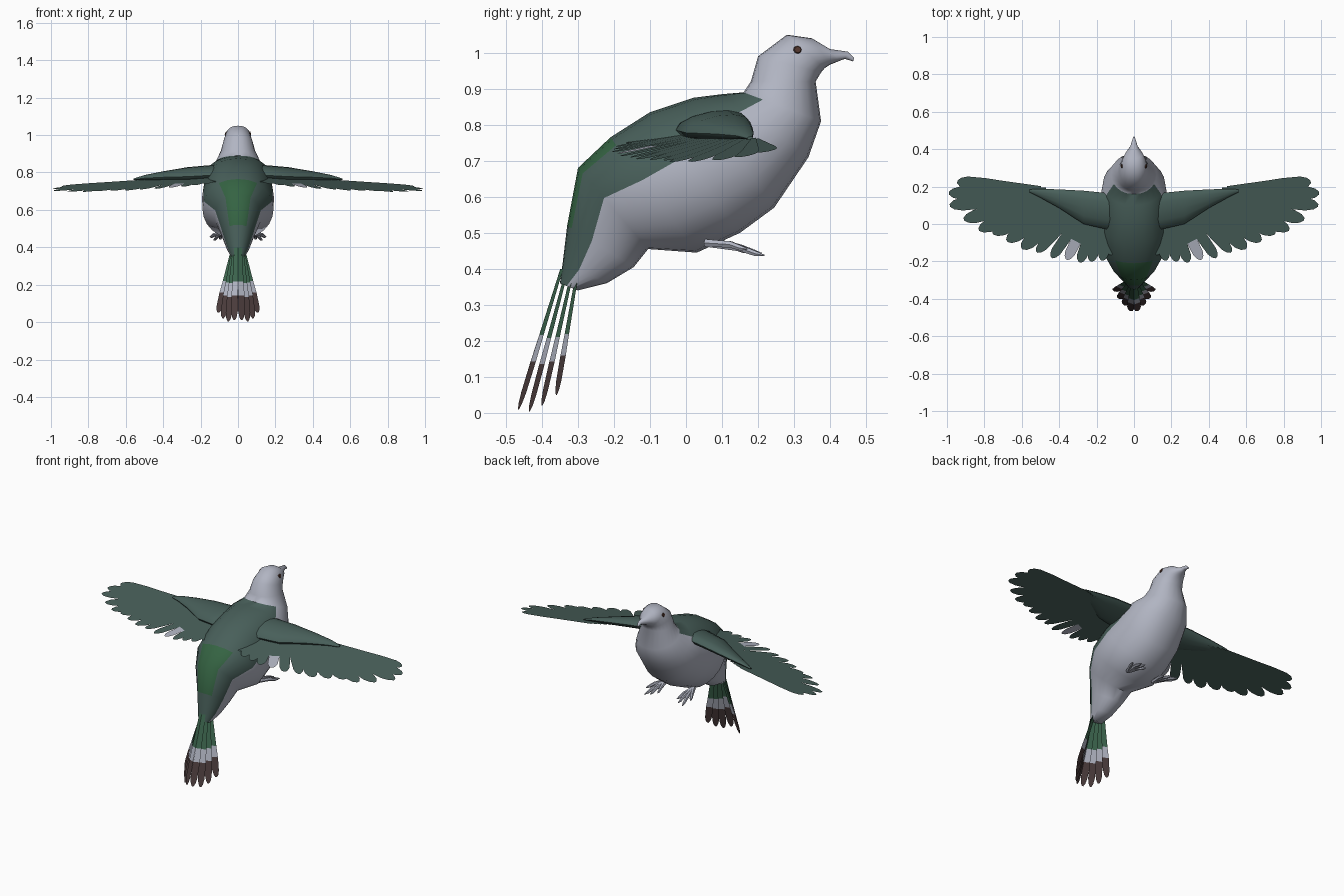
import bpy, bmesh, math
from mathutils import Vector

if "Cube" in bpy.data.objects:
    bpy.data.objects.remove(bpy.data.objects["Cube"])


def material(name, rgb):
    m = bpy.data.materials.new(name)
    m.diffuse_color = (*rgb, 1)
    m.use_nodes = True
    m.node_tree.nodes["Principled BSDF"].inputs["Base Color"].default_value = m.diffuse_color
    return m


GREY = material("dove_grey", (0.44, 0.46, 0.54))
GREEN = material("dark_green", (0.065, 0.115, 0.102))
RUMP = material("rump_green", (0.035, 0.125, 0.055))
TAIL = material("tail_green", (0.045, 0.13, 0.075))
BROWN = material("dark_brown", (0.07, 0.045, 0.045))
EYE = material("eye_brown", (0.08, 0.035, 0.025))


def finish(bm, name, mats, smooth=True, closed=True):
    if closed:
        bmesh.ops.recalc_face_normals(bm, faces=bm.faces[:])
    me = bpy.data.meshes.new(name)
    bm.to_mesh(me)
    bm.free()
    ob = bpy.data.objects.new(name, me)
    bpy.context.collection.objects.link(ob)
    for m in mats:
        me.materials.append(m)
    if smooth:
        bpy.ops.object.select_all(action='DESELECT')
        ob.select_set(True)
        bpy.context.view_layer.objects.active = ob
        bpy.ops.object.shade_smooth_by_angle(angle=math.radians(50))
    return ob


def loft(bm, rings, rule=None):
    """Skin a list of point rings, cap both ends; rule(ring, segment) -> material index."""
    vs = [[bm.verts.new(p) for p in r] for r in rings]
    n = len(vs[0])
    for i in range(len(vs) - 1):
        for j in range(n):
            k = (j + 1) % n
            f = bm.faces.new((vs[i][j], vs[i][k], vs[i + 1][k], vs[i + 1][j]))
            if rule:
                f.material_index = rule(i, j)
    bm.faces.new(vs[0])
    bm.faces.new(vs[-1])


def tube(bm, pts, radii, n=6):
    rings = []
    for i, p in enumerate(pts):
        d = (pts[min(i + 1, len(pts) - 1)] - pts[max(i - 1, 0)]).normalized()
        u = d.cross(Vector((0, 0, 1))).normalized()
        v = d.cross(u)
        rings.append([p + radii[i] * (u * math.cos(a) + v * math.sin(a))
                      for a in (2 * math.pi * j / n for j in range(n))])
    loft(bm, rings)


def feather(bm, base, tip, side, w0, w1, up, colours=(0, 0, 0)):
    """Flat blade with a rounded tip; colours for inner, middle and outer part."""
    rows = ((0, w0), (0.47, w0 + (w1 - w0) * 0.6), (0.66, w1), (0.88, w1 * 0.95), (0.96, w1 * 0.65), (1, w1 * 0.2))
    prev = None
    for i, (t, w) in enumerate(rows):
        p = base.lerp(tip, t)
        cur = [bm.verts.new(p - side * w / 2), bm.verts.new(p + side * w / 2)]
        if prev:
            f = bm.faces.new((prev[0], prev[1], cur[1], cur[0]))
            f.normal_update()
            if f.normal.dot(up) < 0:
                f.normal_flip()
            f.material_index = colours[min(i - 1, 2)]
        prev = cur


# Body, head and beak: (back y, z, belly y, z, half width) from rump to beak tip
SECTIONS = [
    (-.350, .360, -.300, .340, .035), (-.342, .420, -.220, .360, .058),
    (-.330, .520, -.145, .405, .085), (-.300, .680, -.105, .455, .125),
    (-.210, .765, .030, .445, .190), (-.100, .835, .150, .500, .192),
    (.020, .875, .245, .570, .182), (.100, .885, .340, .710, .165),
    (.160, .890, .375, .810, .122), (.180, .920, .360, .920, .090),
    (.200, .990, .375, .945, .078), (.280, 1.050, .385, .957, .064),
    (.350, 1.040, .400, .967, .046), (.400, 1.010, .425, .977, .020),
    (.450, 1.003, .441, .983, .011), (.467, .985, .464, .976, .004)]
N = 24
rings = []
for ty, tz, by, bz, w in SECTIONS:
    ring = []
    for j in range(N):
        a = 2 * math.pi * j / N
        t = (1 - math.cos(a)) / 2
        s = math.sin(a)
        ring.append(Vector((w * math.copysign(abs(s) ** 0.9, s), ty + (by - ty) * t, tz + (bz - tz) * t)))
    rings.append(ring)


def body_rule(i, j):
    a = min(j, N - 1 - j)
    if i in (2, 3) and a < 2:
        return 2
    return 1 if i < 8 and a < (5 if i < 6 else 4) else 0


bm = bmesh.new()
loft(bm, rings, body_rule)
body = finish(bm, "body", [GREY, GREEN, RUMP])

# Eyes: small plates laid on the head
bpy.context.view_layer.update()
for s, label in ((1, "right"), (-1, "left")):
    hit, loc, nor, _ = body.ray_cast(Vector((s, .31, 1.008)), Vector((-s, 0, 0)))
    if not hit:
        loc, nor = Vector((s * .06, .31, 1.008)), Vector((s, 0, 0))
    bm = bmesh.new()
    bmesh.ops.create_cone(bm, cap_ends=True, segments=8, radius1=.013, radius2=.009, depth=.008)
    bmesh.ops.transform(bm, verts=bm.verts[:], matrix=nor.to_track_quat('Z', 'Y').to_matrix().to_4x4())
    bmesh.ops.translate(bm, verts=bm.verts[:], vec=loc)
    finish(bm, label + "_eye", [EYE], smooth=False)

# Flight feather tips (x, y), outermost first
TIPS = [(.945, .225), (.99, .165), (.985, .10), (.91, .025), (.83, -.03), (.755, -.05), (.68, -.09),
        (.60, -.13), (.52, -.15), (.44, -.18), (.36, -.19), (.29, -.205), (.23, -.2), (.17, -.195), (.125, -.165)]
# Wing arm stations: x, leading y, trailing y, centre z, half thickness
ARM = [(.05, .15, .02, .820, .028), (.14, .165, -.03, .812, .034), (.27, .178, .0, .802, .032),
       (.40, .185, .085, .788, .022), (.50, .188, .14, .776, .012), (.56, .185, .17, .764, .004)]
UP = Vector((0, 0, 1))


def wing_z(x, y):
    return .808 - .09 * x - .17 * (.16 - y)


for s, label in ((1, "right"), (-1, "left")):
    # Flight feathers fanned from the arm
    bm = bmesh.new()
    last = len(TIPS) - 1
    for i, (tx, ty) in enumerate(TIPS):
        t = i / last
        bx, by = .50 - .40 * t, .175 - .11 * t
        off = .0012 * (i - last / 2)
        base = Vector((s * bx, by, wing_z(bx, by) + off))
        tip = Vector((s * tx, ty, wing_z(tx, ty) + off))
        side = (tip - base).cross(UP).normalized()
        side.z = -.09 * abs(side.x) * (1 if side.x * s > 0 else -1) + .17 * side.y
        feather(bm, base, tip, side, .055, .074 if i < 8 else .058, UP, (0, 0, 1 if i == 10 else 0))
    finish(bm, label + "_flight_feathers", [GREEN, GREY], smooth=False, closed=False)

    # Thick covert-clad arm
    bm = bmesh.new()
    arm = []
    for x, yl, yt, z, h in ARM:
        c, r = (yl + yt) / 2, (yl - yt) / 2
        arm.append([Vector((s * x, c + r * math.cos(a), z + h * math.sin(a) + .17 * r * (math.cos(a) - .6)))
                    for a in (2 * math.pi * j / 12 for j in range(12))])
    loft(bm, arm)
    finish(bm, label + "_wing_arm", [GREEN])

    # Foot with four toes
    bm = bmesh.new()
    ankle = Vector((s * .09, .055, .472))
    for x, y, z in ((.15, .17, .455), (.128, .218, .437), (.095, .21, .443), (.065, .18, .447)):
        end = Vector((s * x, y, z))
        knuckle = ankle.lerp(end, .6) + Vector((0, 0, .006))
        tube(bm, [ankle, knuckle, ankle.lerp(end, .85), end], [.012, .010, .008, .002])
    finish(bm, label + "_foot", [GREY])

# Banded tail fan: tip x, y, z and base x, y, z for each mirrored pair
bm = bmesh.new()
for tx, ty, tz, bx, by, bz in ((.020, -.465, .010, .010, -.345, .400), (.052, -.435, .004, .018, -.332, .390),
                               (.080, -.400, .020, .026, -.318, .380), (.105, -.360, .050, .032, -.305, .370)):
    for s in (1, -1):
        side = Vector((1, s * .4, 0)).normalized()
        feather(bm, Vector((s * bx, by, bz)), Vector((s * tx, ty, tz)), side, .022, .040,
                Vector((0, -1, 0)), (0, 1, 2))
finish(bm, "tail_feathers", [TAIL, GREY, BROWN], smooth=False, closed=False)
